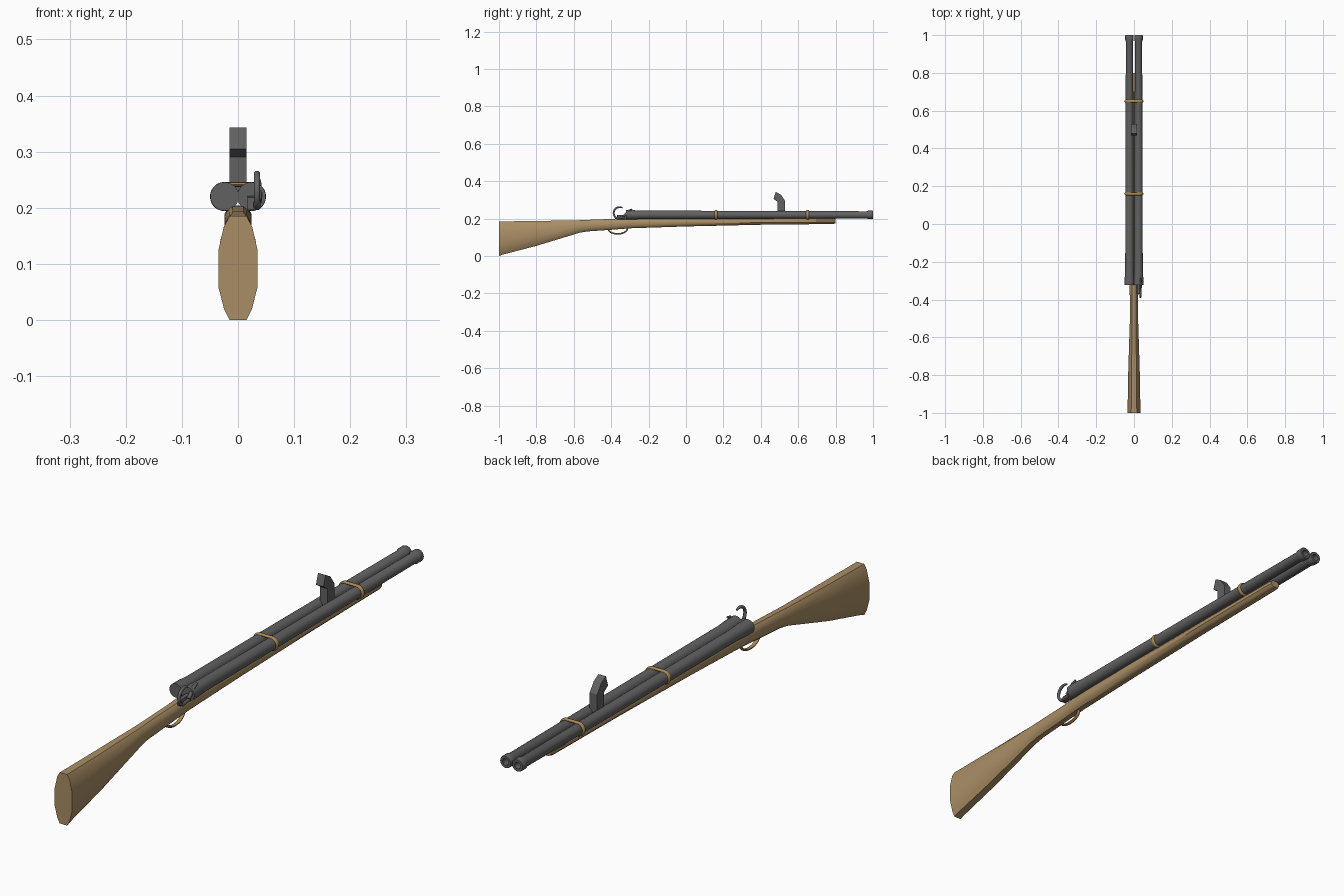
import bpy, bmesh, math

if "Cube" in bpy.data.objects:
    bpy.data.objects.remove(bpy.data.objects["Cube"])

def material(name, col):
    m = bpy.data.materials.new(name)
    m.diffuse_color = (*col, 1)
    m.use_nodes = True
    m.node_tree.nodes["Principled BSDF"].inputs["Base Color"].default_value = m.diffuse_color
    return m

WOOD = material("wood", (0.40, 0.27, 0.13))
BRASS = material("brass", (0.40, 0.25, 0.09))
STEEL = material("steel", (0.12, 0.12, 0.12))

def finish(name, bm, mat, angle=35):
    bmesh.ops.recalc_face_normals(bm, faces=bm.faces[:])
    me = bpy.data.meshes.new(name)
    bm.to_mesh(me)
    bm.free()
    ob = bpy.data.objects.new(name, me)
    bpy.context.collection.objects.link(ob)
    me.materials.append(mat)
    bpy.ops.object.select_all(action='DESELECT')
    ob.select_set(True)
    bpy.context.view_layer.objects.active = ob
    if angle:
        bpy.ops.object.shade_smooth_by_angle(angle=math.radians(angle))
    return ob

def loft(name, rings, mat, angle=35, closed=False):
    """Skin a list of equal-length rings; cap the ends unless closed."""
    bm = bmesh.new()
    vs = [[bm.verts.new(p) for p in r] for r in rings]
    n = len(vs[0])
    pairs = list(zip(vs, vs[1:])) + ([(vs[-1], vs[0])] if closed else [])
    for a, b in pairs:
        for i in range(n):
            bm.faces.new((a[i], a[(i + 1) % n], b[(i + 1) % n], b[i]))
    if not closed:
        bm.faces.new(vs[0])
        bm.faces.new(vs[-1])
    return finish(name, bm, mat, angle)

def turned(name, x, z, profile, mat, n=24):
    """Round part along y from (y, radius) pairs."""
    rings = [[(x + r * math.cos(2 * math.pi * i / n), y, z + r * math.sin(2 * math.pi * i / n))
              for i in range(n)] for y, r in profile]
    return loft(name, rings, mat)

def tube(name, pts, radii, x, mat, n=8, flat=1.0):
    """Bent rod in the yz plane; flat scales the sideways thickness."""
    rings = []
    for k, (y, z) in enumerate(pts):
        a, b = pts[max(k - 1, 0)], pts[min(k + 1, len(pts) - 1)]
        dy, dz = b[0] - a[0], b[1] - a[1]
        l = math.hypot(dy, dz)
        ny, nz = -dz / l, dy / l
        ring = []
        for i in range(n):
            t = 2 * math.pi * (i + 0.5) / n
            c, s = radii[k] * math.cos(t), radii[k] * flat * math.sin(t)
            ring.append((x + s, y + ny * c, z + nz * c))
        rings.append(ring)
    return loft(name, rings, mat, 50)

def extrude_x(name, prof, x0, x1, mat):
    return loft(name, [[(x, y, z) for y, z in prof] for x in (x0, x1)], mat, 0)

# Stock: one cross-section scaled along the length (y, bottom, top, half width)
half = [(0.43, 0), (0.72, 0.11), (1, 0.32), (1, 0.67), (0.72, 0.9), (0.43, 1)]
section = half + [(-x, z) for x, z in reversed(half)]
stations = [(-1.0, 0.0, 0.185, 0.035), (-0.985, 0.006, 0.185, 0.034),
            (-0.80, 0.054, 0.187, 0.031), (-0.57, 0.124, 0.191, 0.024),
            (-0.53, 0.131, 0.193, 0.0225), (-0.40, 0.140, 0.198, 0.022),
            (-0.30, 0.148, 0.203, 0.024), (0.0, 0.158, 0.204, 0.024),
            (0.40, 0.167, 0.203, 0.023), (0.785, 0.171, 0.202, 0.022),
            (0.80, 0.174, 0.199, 0.018)]
loft("stock", [[(w * x, y, b + (t - b) * z) for x, z in section]
               for y, b, t, w in stations], WOOD)

# Twin barrels with flared breech and hollow muzzle
for side, label in ((-1, "left"), (1, "right")):
    turned("barrel_" + label, side * 0.024, 0.22,
           [(-0.322, 0.0255), (-0.29, 0.0255), (-0.24, 0.0225), (0.4, 0.0212), (0.965, 0.019),
            (0.975, 0.0225), (0.997, 0.0225), (1.0, 0.021), (1.0, 0.012), (0.90, 0.012)], STEEL)

# Bands around both barrels
for y, label in ((0.16, "rear"), (0.65, "front")):
    rings = []
    for i in range(32):
        t = 2 * math.pi * (i + 0.5) / 32
        c, s = math.cos(t), math.sin(t)
        ring = []
        for j in range(8):
            u = 2 * math.pi * j / 8
            r = 0.0215 + 0.0045 * math.cos(u)
            ring.append((math.copysign(0.024, c) + r * c, y + 0.008 * math.sin(u), 0.22 + r * s))
        rings.append(ring)
    loft("barrel_band_" + label, rings, BRASS, 50, closed=True)

# Raised sight, leaning back at the top
extrude_x("sight", [(0.49, 0.215), (0.49, 0.29), (0.468, 0.305), (0.48, 0.343),
                    (0.507, 0.328), (0.53, 0.295), (0.53, 0.215)], -0.015, 0.015, STEEL)

# Trigger guard and trigger
arc = [(-0.365 + 0.052 * math.cos(t), 0.148 - 0.030 * math.sin(t))
       for t in [math.pi * i / 14 for i in range(15)]]
tube("trigger_guard", arc, [0.0045] * 15, 0, BRASS, flat=1.5)

# Lock plate, curled hammer and striking nipple on the right side
extrude_x("lock_block", [(-0.37, 0.196), (-0.37, 0.218), (-0.30, 0.222), (-0.30, 0.196)],
          0.017, 0.030, STEEL)
curl = [(-0.355 + 0.032 * math.cos(t), 0.230 + 0.031 * math.sin(t))
        for t in [math.radians(60 + 17 * i) for i in range(12)]]
tube("hammer", curl + [(-0.330, 0.206)],
     [0.003, 0.004, 0.005] + [0.0055] * 7 + [0.006, 0.006, 0.006], 0.034, STEEL, flat=1.1)
tube("hammer_nose", [(-0.335, 0.212), (-0.318, 0.228), (-0.305, 0.243), (-0.288, 0.250)],
     [0.007, 0.007, 0.006, 0.004], 0.036, STEEL)
